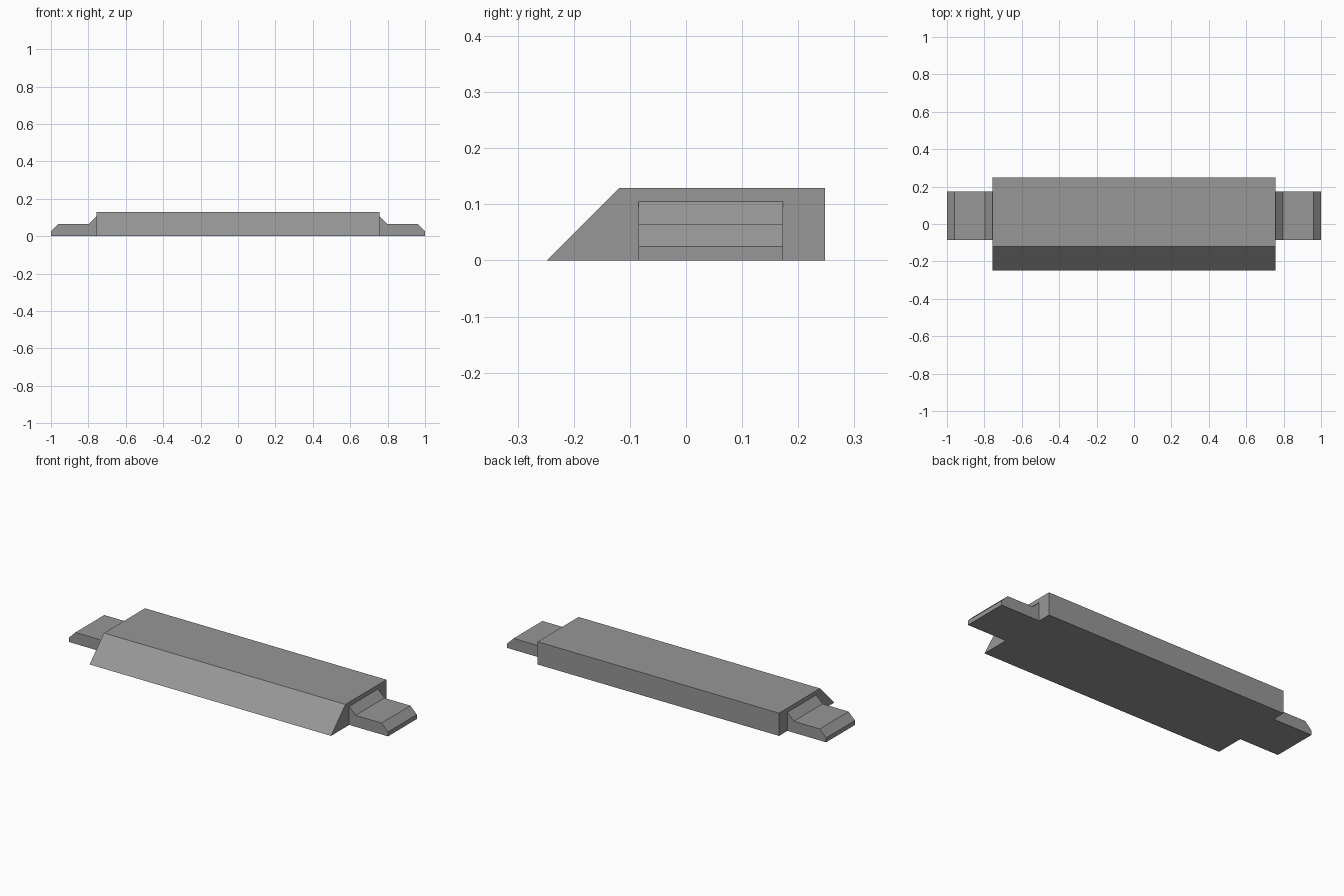
import bpy
import bmesh
from mathutils import Vector

if "Cube" in bpy.data.objects:
    bpy.data.objects.remove(bpy.data.objects["Cube"])

grey = bpy.data.materials.new("plain grey")
grey.diffuse_color = (0.31, 0.31, 0.31, 1)
grey.use_nodes = True
grey.node_tree.nodes["Principled BSDF"].inputs["Base Color"].default_value = grey.diffuse_color


def prism(name, profile, offset):
    """Solid made by sweeping a closed 3D profile along an offset."""
    bm = bmesh.new()
    face = bm.faces.new([bm.verts.new(p) for p in profile])
    swept = bmesh.ops.extrude_face_region(bm, geom=[face])
    verts = [v for v in swept["geom"] if isinstance(v, bmesh.types.BMVert)]
    bmesh.ops.translate(bm, verts=verts, vec=Vector(offset))
    bmesh.ops.recalc_face_normals(bm, faces=bm.faces)
    mesh = bpy.data.meshes.new(name)
    bm.to_mesh(mesh)
    bm.free()
    mesh.materials.append(grey)
    obj = bpy.data.objects.new(name, mesh)
    bpy.context.collection.objects.link(obj)
    return obj


HALF = 0.757  # half length of the main body

# Long body with a sloped front face
body = [(-0.248, 0), (0.248, 0), (0.248, 0.129), (-0.119, 0.129)]
prism("body", [(-HALF, y, z) for y, z in body], (2 * HALF, 0, 0))

# Stepped mounting tab at each end
tab = [(HALF, 0), (1.0, 0), (1.0, 0.025), (0.96, 0.065),
       (0.797, 0.065), (HALF, 0.105)]
for side, sign in (("left", -1), ("right", 1)):
    prism(side + "_end_tab", [(sign * x, -0.085, z) for x, z in tab], (0, 0.258, 0))
